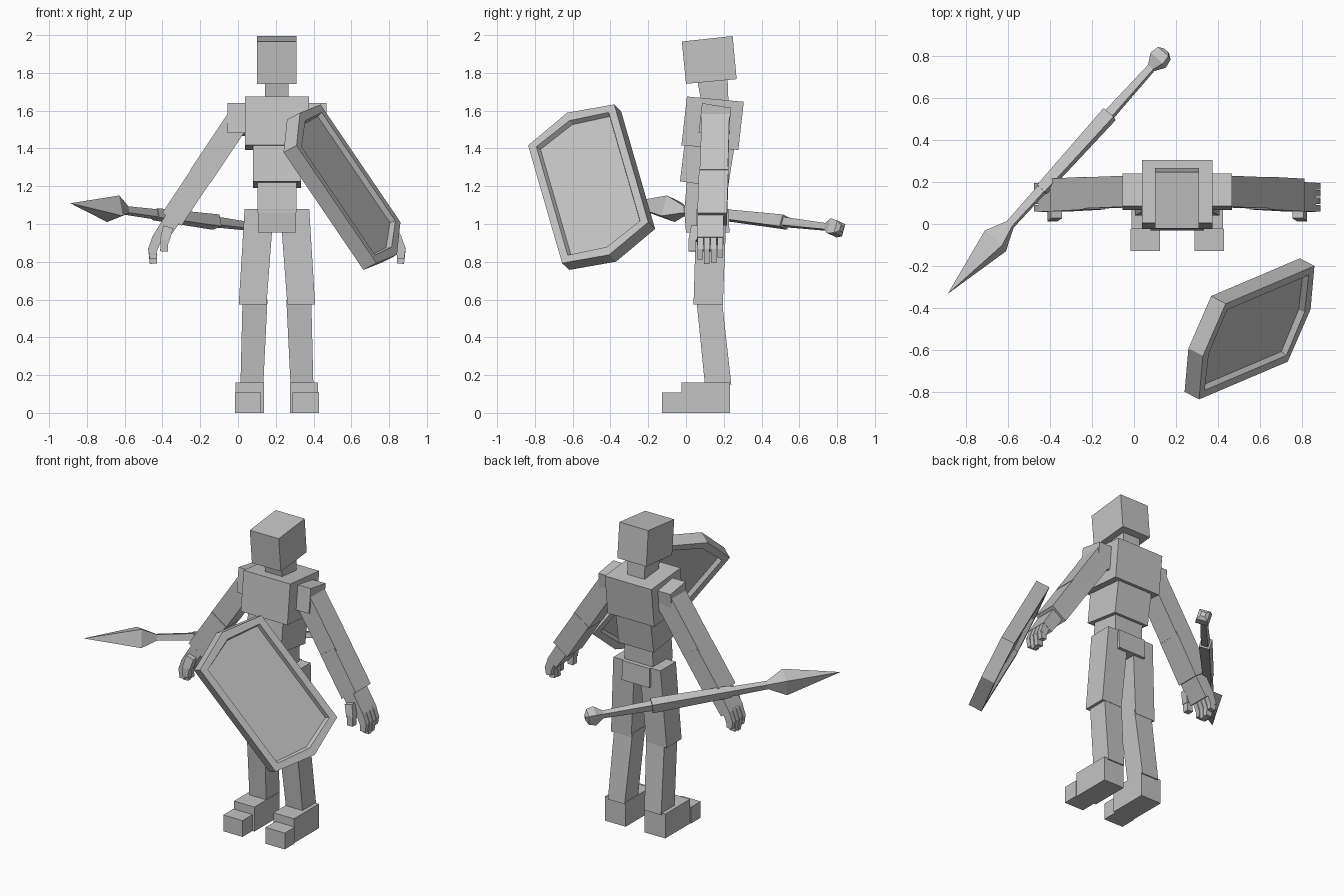
import bpy, bmesh, math
from mathutils import Vector

if "Cube" in bpy.data.objects:
    bpy.data.objects.remove(bpy.data.objects["Cube"])

CX = 0.206  # centre line of the body

grey = bpy.data.materials.new("plain grey")
grey.diffuse_color = (0.55, 0.55, 0.55, 1)
grey.use_nodes = True
grey.node_tree.nodes["Principled BSDF"].inputs["Base Color"].default_value = grey.diffuse_color


def finish(name, bm):
    bmesh.ops.recalc_face_normals(bm, faces=bm.faces)
    mesh = bpy.data.meshes.new(name)
    bm.to_mesh(mesh)
    bm.free()
    mesh.materials.append(grey)
    ob = bpy.data.objects.new(name, mesh)
    bpy.context.collection.objects.link(ob)
    return ob


def hull(name, points):
    """Flat-faced convex block around the given corners."""
    bm = bmesh.new()
    for p in points:
        bm.verts.new(p)
    bmesh.ops.convex_hull(bm, input=bm.verts)
    bmesh.ops.dissolve_limit(bm, angle_limit=math.radians(1), verts=bm.verts, edges=bm.edges)
    return finish(name, bm)


def slab(name, profile, half=None, span=None, s=1):
    """Side profile (y, z) extruded across x, measured from the centre line."""
    a, b = span if span else (-half, half)
    return hull(name, [(CX + s * o, y, z) for o in (a, b) for y, z in profile])


def taper(name, s, *sections):
    """Block between two level sections (z, x0, x1, y0, y1)."""
    return hull(name, [(CX + s * o, y, z) for z, a, b, c, d in sections
                       for o in (a, b) for y in (c, d)])


def beam(name, s, p, q, w0, w1, depth):
    """Limb block from p to q, each (outward, y, z)."""
    p, q = Vector(p), Vector(q)
    n = Vector((p.z - q.z, 0, q.x - p.x)).normalized()
    pts = []
    for c, w in ((p, w0), (q, w1)):
        for i in (-0.5, 0.5):
            for j in (-0.5, 0.5):
                v = c + n * w * i + Vector((0, depth * j, 0))
                pts.append((CX + s * v.x, v.y, v.z))
    return hull(name, pts)


# head and torso
slab("head", [(-0.022, 1.966), (0.247, 1.995), (0.268, 1.767), (0.0, 1.742)], 0.105)
slab("neck", [(0.06, 1.76), (0.22, 1.775), (0.225, 1.64), (0.08, 1.65)], 0.062)
slab("chest", [(0.005, 1.675), (0.306, 1.647), (0.277, 1.392), (-0.024, 1.417)], 0.169)
slab("belly", [(-0.008, 1.42), (0.255, 1.40), (0.222, 1.19), (-0.032, 1.226)], 0.127)
slab("waist", [(0.005, 1.23), (0.20, 1.21), (0.195, 1.06), (-0.01, 1.06)], 0.103)
slab("loin_guard", [(-0.01, 1.08), (0.225, 1.08), (0.23, 0.955), (0.0, 0.955)], 0.1)

for side, s in (("left", 1), ("right", -1)):
    # legs
    taper(side + "_thigh", s, (1.08, 0.017, 0.171, 0.055, 0.215), (0.575, 0.055, 0.202, 0.04, 0.195))
    taper(side + "_shin", s, (0.60, 0.05, 0.182, 0.055, 0.19), (0.15, 0.072, 0.193, 0.10, 0.24))
    taper(side + "_heel", s, (0.0, 0.069, 0.218, -0.025, 0.232), (0.16, 0.069, 0.218, -0.025, 0.232))
    taper(side + "_toe", s, (0.0, 0.083, 0.223, -0.128, -0.025), (0.107, 0.083, 0.223, -0.128, -0.025))
    # arms
    slab(side + "_shoulder", [(0.085, 1.64), (0.24, 1.615), (0.222, 1.465), (0.067, 1.482)],
         span=(0.15, 0.262), s=s)
    beam(side + "_upper_arm", s, (0.206, 0.156, 1.55), (0.405, 0.148, 1.252), 0.128, 0.128, 0.148)
    beam(side + "_forearm", s, (0.395, 0.147, 1.267), (0.556, 0.138, 1.025), 0.122, 0.122, 0.156)
    # hands
    beam(side + "_palm", s, (0.55, 0.13, 1.03), (0.63, 0.128, 0.91), 0.085, 0.075, 0.14)
    beam(side + "_thumb_base", s, (0.575, 0.05, 0.985), (0.595, 0.035, 0.91), 0.055, 0.05, 0.045)
    beam(side + "_thumb_tip", s, (0.595, 0.033, 0.915), (0.598, 0.033, 0.855), 0.042, 0.04, 0.04)
    for i, tip in enumerate((0.815, 0.79, 0.795, 0.825)):
        y = 0.076 + 0.035 * i
        beam(f"{side}_finger_{i + 1}", s, (0.632, y, 0.93), (0.66, y, 0.86), 0.052, 0.048, 0.031)
        beam(f"{side}_fingertip_{i + 1}", s, (0.66, y, 0.872), (0.654, y, tip), 0.044, 0.038, 0.029)

# spear: four-sided sections along its axis (fraction of length, radius)
tip, butt = Vector((-0.888, -0.333, 1.11)), Vector((0.155, 0.825, 0.975))
axis = (butt - tip).normalized()
across = axis.cross(Vector((0, 0, 1))).normalized()
up = across.cross(axis)


def spear_part(name, stations):
    pts = []
    for t, r in stations:
        c = tip.lerp(butt, t)
        if r == 0:
            pts.append(c)
            continue
        for k in range(4):
            a = math.radians(28 + 90 * k)
            pts.append(c + r * (math.cos(a) * up + math.sin(a) * across))
    return hull(name, pts)


spear_part("spear_head", [(0, 0), (0.218, 0.08), (0.285, 0.026)])
spear_part("spear_front_shaft", [(0.275, 0.025), (0.44, 0.03)])
spear_part("spear_grip", [(0.43, 0.036), (0.74, 0.046)])
spear_part("spear_rear_shaft", [(0.73, 0.032), (0.95, 0.023)])
spear_part("spear_knob", [(0.93, 0.024), (0.962, 0.058), (0.99, 0.048), (1.0, 0.02)])

# shield: point-symmetric hexagonal plate, recessed on both faces
centre = Vector((0.585, -0.518, 1.213))
a = Vector((0.437, -0.38, 1.633)) - centre
b = Vector((0.86, -0.20, 1.01)) - centre
c = Vector((0.33, -0.63, 1.59)) - centre
normal = a.cross(b).normalized()
if normal.x < 0:
    normal = -normal
c -= normal * c.dot(normal)
ring = [a, b, -c, -a, -b, c]
bm = bmesh.new()
front = [bm.verts.new(centre + v) for v in ring]
back = [bm.verts.new(centre + v - normal * 0.086) for v in ring]
caps = [bm.faces.new(front), bm.faces.new(back[::-1])]
for i in range(6):
    j = (i + 1) % 6
    bm.faces.new((front[i], back[i], back[j], front[j]))
bmesh.ops.recalc_face_normals(bm, faces=bm.faces)
bmesh.ops.inset_individual(bm, faces=caps, thickness=0.052)
bmesh.ops.inset_individual(bm, faces=caps, thickness=0.012, depth=-0.028)
finish("shield", bm)
